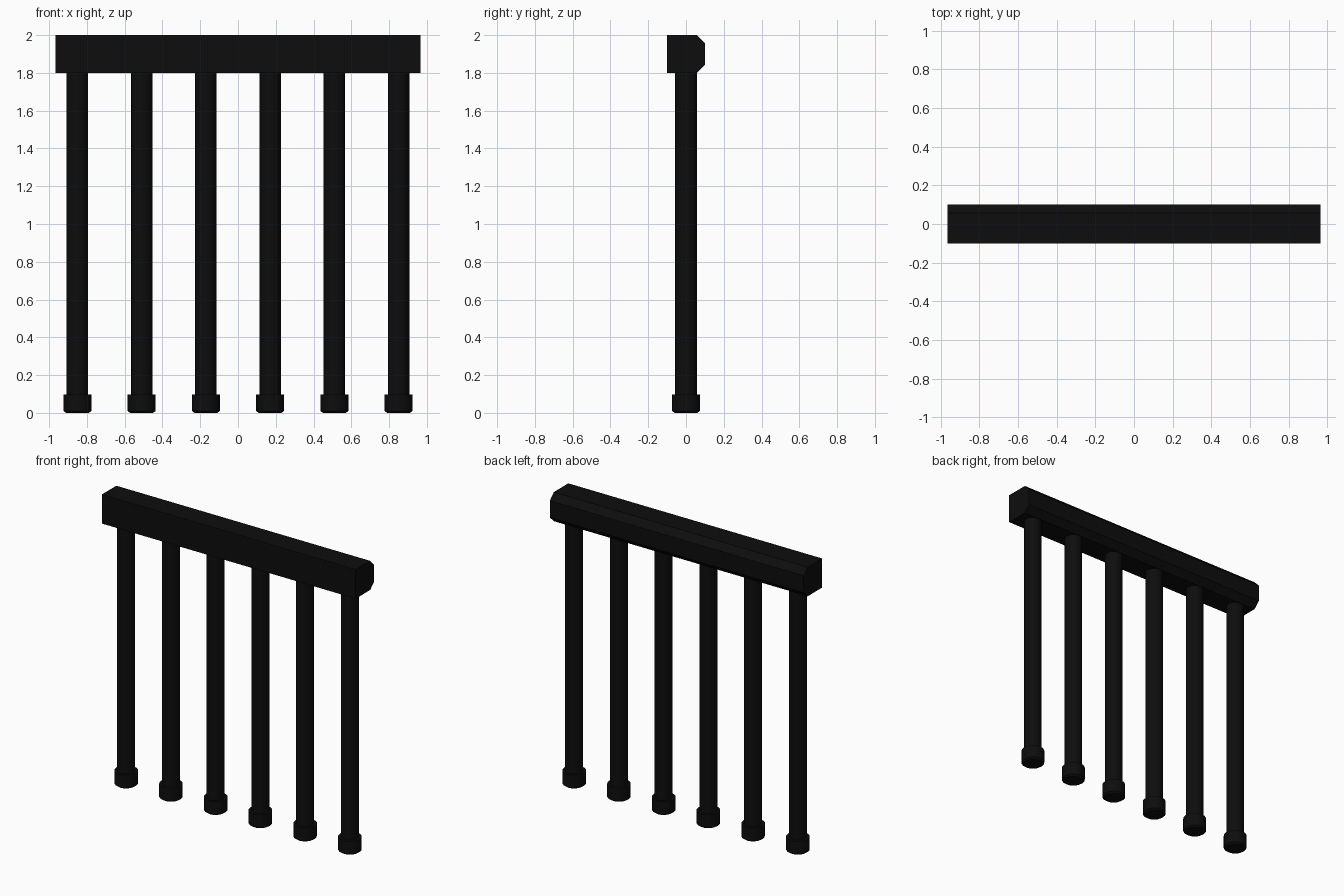
import bpy, bmesh

if "Cube" in bpy.data.objects:
    bpy.data.objects.remove(bpy.data.objects["Cube"])

mat = bpy.data.materials.new("black_metal")
mat.diffuse_color = (0.004, 0.004, 0.004, 1)
mat.use_nodes = True
mat.node_tree.nodes["Principled BSDF"].inputs["Base Color"].default_value = mat.diffuse_color


def finish(name, bm, smooth=False):
    bmesh.ops.recalc_face_normals(bm, faces=bm.faces)
    me = bpy.data.meshes.new(name)
    bm.to_mesh(me)
    bm.free()
    me.materials.append(mat)
    ob = bpy.data.objects.new(name, me)
    bpy.context.collection.objects.link(ob)
    if smooth:
        bpy.ops.object.select_all(action='DESELECT')
        ob.select_set(True)
        bpy.context.view_layer.objects.active = ob
        bpy.ops.object.shade_smooth_by_angle()
    return ob


def lathe(name, x, profile, sides=16):
    """Closed round part from (radius, height) rings."""
    bm = bmesh.new()
    rings = []
    for r, z in profile:
        ring = bmesh.ops.create_circle(bm, segments=sides, radius=r)["verts"]
        for v in ring:
            v.co.x += x
            v.co.z = z
        rings.append(ring)
    for a, b in zip(rings, rings[1:]):
        for i in range(sides):
            j = (i + 1) % sides
            bm.faces.new((a[i], a[j], b[j], b[i]))
    bm.faces.new(rings[0])
    bm.faces.new(rings[-1])
    return finish(name, bm, True)


# Top rail: square section with both back edges chamfered
section = [(-0.1, 1.8), (0.057, 1.8), (0.1, 1.842),
           (0.1, 1.957), (0.057, 2.0), (-0.1, 2.0)]
bm = bmesh.new()
end = bm.faces.new([bm.verts.new((-0.965, y, z)) for y, z in section])
ext = bmesh.ops.extrude_face_region(bm, geom=[end], use_keep_orig=True)
for v in ext["geom"]:
    if isinstance(v, bmesh.types.BMVert):
        v.co.x = 0.965
finish("top_rail", bm)

# Posts and their feet
for i in range(6):
    x = -0.85 + 0.34 * i
    lathe(f"post_{i + 1}", x, [(0.057, 0.05), (0.057, 1.81)])
    lathe(f"foot_{i + 1}", x, [(0.06, 0), (0.074, 0.01), (0.074, 0.098)])
